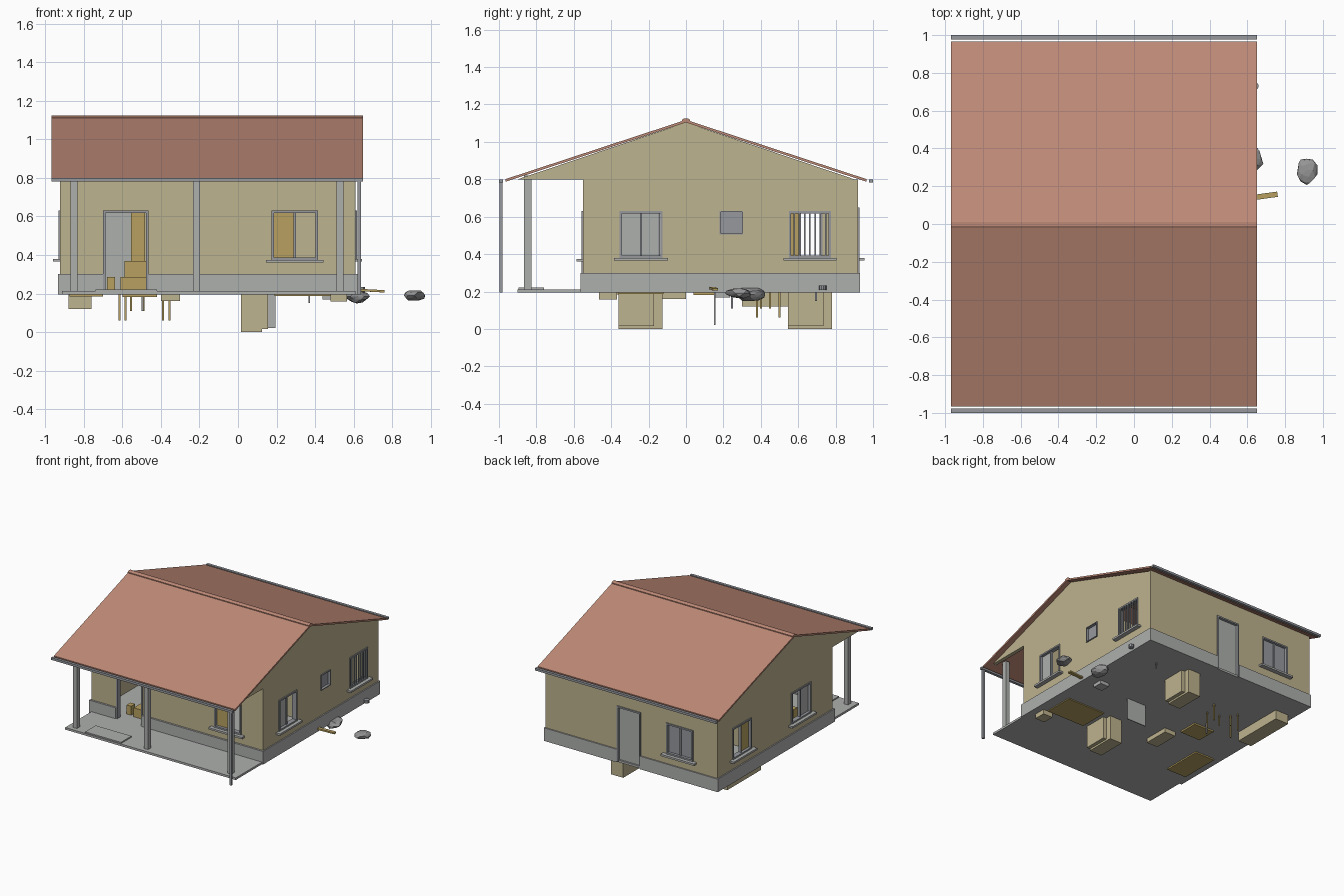
import bpy, bmesh, math, random
from mathutils import Matrix, Vector

if "Cube" in bpy.data.objects:
    bpy.data.objects.remove(bpy.data.objects["Cube"])

random.seed(4)


def srgb(r, g, b):
    return tuple(((c / 255 + 0.055) / 1.055) ** 2.4 for c in (r, g, b)) + (1,)


def mat(name, *rgb):
    m = bpy.data.materials.new(name)
    m.diffuse_color = srgb(*rgb)
    m.use_nodes = True
    m.node_tree.nodes["Principled BSDF"].inputs["Base Color"].default_value = m.diffuse_color
    return m


WALL = mat("tan_plaster", 190, 179, 143)
ROOF = mat("terracotta", 190, 138, 119)
GREY = mat("concrete_grey", 174, 176, 174)
METAL = mat("metal_grey", 150, 153, 158)
WOOD = mat("ochre_wood", 183, 160, 96)
STONE = mat("stone_grey", 148, 149, 148)


def make(name, bm, m):
    bmesh.ops.recalc_face_normals(bm, faces=bm.faces)
    me = bpy.data.meshes.new(name)
    bm.to_mesh(me)
    bm.free()
    if m:
        me.materials.append(m)
    ob = bpy.data.objects.new(name, me)
    bpy.context.collection.objects.link(ob)
    return ob


def add_box(bm, x0, x1, y0, y1, z0, z1):
    mx = Matrix.Translation(((x0 + x1) / 2, (y0 + y1) / 2, (z0 + z1) / 2))
    mx = mx @ Matrix.Diagonal((x1 - x0, y1 - y0, z1 - z0, 1))
    bmesh.ops.create_cube(bm, size=1, matrix=mx)


def boxes(name, m, *dims):
    bm = bmesh.new()
    for d in dims:
        add_box(bm, *d)
    return make(name, bm, m)


def extrude_x(name, m, prof, x0, x1):
    # closed (y, z) profile swept along x
    bm = bmesh.new()
    f = bm.faces.new([bm.verts.new((x0, y, z)) for y, z in prof])
    r = bmesh.ops.extrude_face_region(bm, geom=[f])
    vs = [v for v in r["geom"] if isinstance(v, bmesh.types.BMVert)]
    bmesh.ops.translate(bm, vec=(x1 - x0, 0, 0), verts=vs)
    return make(name, bm, m)


X0, X1, Y0, Y1 = -0.925, 0.61, -0.55, 0.92
T = 0.03
SIDES = {"front": (1, Y0, -1), "back": (1, Y1, 1), "left": (0, X0, -1), "right": (0, X1, 1)}


def on_wall(side, u0, u1, d0, d1, z0, z1):
    # box given along a wall; d is the distance outwards from its outer face
    axis, p, s = SIDES[side]
    a, b = sorted((p + s * d0, p + s * d1))
    return (u0, u1, a, b, z0, z1) if axis else (a, b, u0, u1, z0, z1)


# side, u0, u1, z0, z1, kind
OPENINGS = [
    ("front", -0.70, -0.465, 0.2, 0.63, "door"),
    ("front", 0.175, 0.415, 0.375, 0.63, "wood_sash"),
    ("right", -0.355, -0.125, 0.38, 0.63, "sash"),
    ("right", 0.18, 0.305, 0.505, 0.63, "vent"),
    ("right", 0.55, 0.775, 0.38, 0.63, "bars"),
    ("back", -0.24, -0.03, 0.2, 0.65, "back_door"),
    ("back", -0.71, -0.47, 0.38, 0.63, "panes"),
    ("left", 0.49, 0.73, 0.38, 0.63, "wood_sash"),
    ("left", -0.27, -0.02, 0.38, 0.63, "sash"),
]

# walls and plinth, hollowed and pierced by the openings
hole = boxes("opening_cutter", None, *[
    on_wall(s, u0, u1, -0.06, 0.06, z0 - (0.03 if "door" in k else 0), z1)
    for s, u0, u1, z0, z1, k in OPENINGS])
room = boxes("room_cutter", None, (X0 + T, X1 - T, Y0 + T, Y1 - T, 0.1, 0.9))
walls = boxes("walls", WALL, (X0, X1, Y0, Y1, 0.2, 0.8))
plinth = boxes("plinth", GREY, (X0 - 0.01, X1 + 0.01, Y0 - 0.015, Y1 + 0.01, 0.195, 0.3))
for ob in (walls, plinth):
    for c in (room, hole):
        c.hide_render = True
        c.hide_viewport = False
        c.display_type = "WIRE"
        mod = ob.modifiers.new("cut", "BOOLEAN")
        mod.operation = "DIFFERENCE"
        mod.solver = "EXACT"
        mod.object = c
bpy.context.view_layer.update()
dg = bpy.context.evaluated_depsgraph_get()
for ob in (walls, plinth):
    me = bpy.data.meshes.new_from_object(ob.evaluated_get(dg))
    ob.modifiers.clear()
    ob.data = me
for c in (hole, room):
    bpy.data.objects.remove(c)

# frames, sills and fillings
for i, (s, u0, u1, z0, z1, k) in enumerate(OPENINGS):
    f = 0.012 if k != "vent" else 0.006
    bars = [on_wall(s, u0, u0 + f, -T, 0.008, z0, z1),
            on_wall(s, u1 - f, u1, -T, 0.008, z0, z1),
            on_wall(s, u0 + f, u1 - f, -T, 0.008, z1 - f, z1)]
    um = (u0 + u1) / 2
    if "door" not in k:
        bars.append(on_wall(s, u0 + f, u1 - f, -T, 0.008, z0, z0 + f))
    if "door" not in k and k != "vent":
        boxes(f"sill_{i}", GREY, on_wall(s, u0 - 0.03, u1 + 0.03, 0, 0.035, z0 - 0.015, z0))
    if k in ("sash", "wood_sash", "panes"):
        bars.append(on_wall(s, um - 0.006, um + 0.006, -0.024, -0.004, z0, z1))
    if k == "bars":
        n = 8
        for j in range(1, n):
            u = u0 + (u1 - u0) * j / n
            bars.append(on_wall(s, u - 0.004, u + 0.004, 0, 0.008, z0, z1))
    boxes(f"frame_{i}", METAL, *bars)
    if k in ("sash", "wood_sash"):
        boxes(f"shutter_leaf_{i}", WOOD if k == "wood_sash" else GREY,
              on_wall(s, u0 + f, um, -0.022, -0.014, z0 + f, z1 - f))
    elif k in ("vent", "panes", "back_door"):
        boxes(f"closed_leaf_{i}", GREY if k == "back_door" else METAL,
              on_wall(s, u0 + f, u1 - f, -0.022, -0.014, z0, z1 - f))

# floor slab, porch step and columns
boxes("floor_slab", GREY, (-0.915, 0.61, -0.9, 0.92, 0.195, 0.212))
boxes("porch_step", GREY, (-0.74, -0.42, -0.895, -0.76, 0.21, 0.222))
boxes("porch_columns", GREY, *[(x - 0.018, x + 0.018, -0.866, -0.826, 0.21, 0.82)
                               for x in (-0.852, -0.215, 0.53)])
boxes("downspout", METAL, (0.62, 0.638, -0.997, -0.98, 0.195, 0.79))

# gables, front wall top and roof
tri = [(-0.9, 0.8), (0.9, 0.8), (0, 1.104)]
extrude_x("right_gable", WALL, tri, X1 - T, X1)
extrude_x("left_gable", WALL, tri, X0, X0 + T)
for name, s in (("front", -1), ("back", 1)):
    extrude_x(name + "_roof_slope", ROOF,
              [(0, 1.104), (s * 0.965, 0.787), (s * 0.965, 0.801), (0, 1.118)], -0.97, 0.65)
    y0, y1 = sorted((s * 0.978, s * 1.0))
    boxes(name + "_gutter", METAL, (-0.97, 0.65, y0, y1, 0.782, 0.8))
boxes("front_wall_top", WALL, (X0 + T, X1 - T, Y0, Y0 + T, 0.8, 0.915))
extrude_x("ridge_cap", ROOF, [(-0.022, 1.108), (0.022, 1.108), (0.022, 1.118),
                              (0.01, 1.125), (-0.01, 1.125), (-0.022, 1.118)], -0.97, 0.65)

# interior wall and furniture
boxes("partition", WALL, (X0 + T, X1 - T, 0.2, 0.22, 0.212, 0.8))
boxes("inner_door", GREY, (-0.70, -0.555, 0.19, 0.2, 0.212, 0.63))
boxes("open_door_leaf", WOOD, (-0.555, -0.482, -0.3, -0.28, 0.212, 0.63))
boxes("armchair", WOOD, (-0.61, -0.46, -0.46, -0.3, 0.212, 0.285),
      (-0.59, -0.46, -0.33, -0.3, 0.285, 0.37), (-0.68, -0.64, -0.45, -0.4, 0.212, 0.285))

# sunken boxes below the floor
for name, y in (("front", -0.36), ("back", 0.545)):
    boxes(name + "_wardrobe", WALL, (0.015, 0.125, y, y + 0.235, 0, 0.2),
          (0.125, 0.155, y, y + 0.19, 0.015, 0.2))
boxes("sunken_panel", GREY, (0.02, 0.195, 0.15, 0.157, 0.02, 0.2))
boxes("long_cabinet", WALL, (-0.88, -0.76, 0.3, 0.73, 0.12, 0.2))
boxes("low_boxes", WALL, (-0.4, -0.3, -0.21, 0.0, 0.16, 0.2), (0.48, 0.565, -0.465, -0.37, 0.158, 0.2))
boxes("mattresses", WOOD, (-0.875, -0.7, -0.45, -0.12, 0.184, 0.2),
      (-0.6, -0.42, 0.04, 0.2, 0.182, 0.2), (0.19, 0.53, -0.36, -0.12, 0.187, 0.2))
boxes("sunken_block", GREY, (0.44, 0.52, 0.155, 0.235, 0.168, 0.2))
boxes("table_legs", WOOD, *[(x - 0.005, x + 0.005, y - 0.005, y + 0.005, z, 0.2)
                            for x, y, z in ((-0.615, 0.38, 0.06), (-0.585, 0.5, 0.06),
                                            (-0.39, 0.38, 0.06), (-0.355, 0.5, 0.06),
                                            (-0.555, 0.45, 0.11), (-0.49, 0.4, 0.11))])
boxes("thin_posts", METAL, (0.365, 0.373, 0.69, 0.7, 0.15, 0.2), (-0.5, -0.49, 0.24, 0.25, 0.11, 0.2))

# loose stones, plank and tin outside
for i, (c, d) in enumerate((((0.915, 0.285, 0.19), (0.058, 0.075, 0.03)),
                            ((0.62, 0.345, 0.185), (0.065, 0.085, 0.038)))):
    bm = bmesh.new()
    bmesh.ops.create_icosphere(bm, subdivisions=2, radius=1)
    for v in bm.verts:
        v.co *= random.uniform(0.78, 1.08)
        v.co = Vector((v.co.x * d[0], v.co.y * d[1], v.co.z * d[2])) + Vector(c)
    make(f"stone_{i}", bm, STONE)
plank = boxes("plank", WOOD, (-0.07, 0.07, -0.014, 0.014, -0.006, 0.006))
plank.location = (0.69, 0.148, 0.215)
plank.rotation_euler = (0, math.radians(3), math.radians(8))
bm = bmesh.new()
bmesh.ops.create_cone(bm, cap_ends=True, segments=10, radius1=0.02, radius2=0.02, depth=0.025,
                      matrix=Matrix.Translation((0.64, 0.73, 0.22)))
make("tin", bm, METAL)
